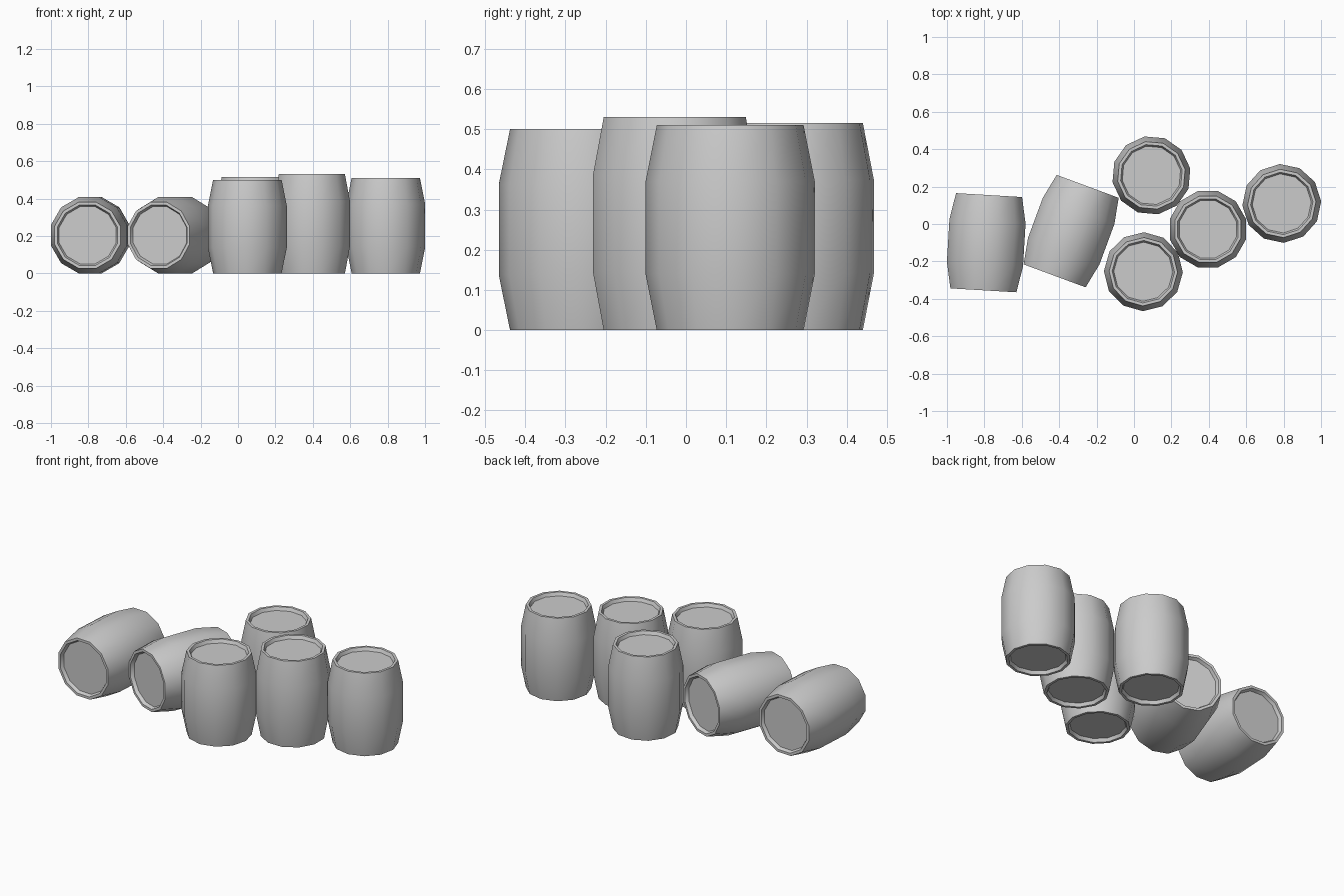
import bpy, bmesh
from math import radians, cos, sin, tau

cube = bpy.data.objects.get("Cube")
if cube:
    bpy.data.objects.remove(cube, do_unlink=True)

SIDES = 12
BELLY, END, LIP, HEAD = 0.211, 0.183, 0.167, 0.158
RECESS = 0.02

grey = bpy.data.materials.new("plain_grey")
grey.use_nodes = True
colour = (0.6, 0.6, 0.6, 1)
grey.diffuse_color = colour
grey.node_tree.nodes["Principled BSDF"].inputs["Base Color"].default_value = colour


def barrel(name, location, height, turn, rotation=(0, 0, 0)):
    """Twelve-sided barrel centred on its origin, with a sunken head at each end."""
    half, belly = height / 2, height * 0.225
    upper = [(BELLY, belly), (END, half), (LIP, half), (HEAD, half - RECESS)]
    profile = [(r, -z) for r, z in reversed(upper)] + upper
    bm = bmesh.new()
    rings = []
    for r, z in profile:
        angles = [radians(turn) + tau * i / SIDES for i in range(SIDES)]
        rings.append([bm.verts.new((r * cos(a), r * sin(a), z)) for a in angles])
    for low, high in zip(rings, rings[1:]):
        for i in range(SIDES):
            j = (i + 1) % SIDES
            bm.faces.new((low[i], low[j], high[j], high[i]))
    # heads
    bm.faces.new(rings[-1])
    bm.faces.new(rings[0][::-1])
    mesh = bpy.data.meshes.new(name)
    bm.to_mesh(mesh)
    bm.free()
    mesh.materials.append(grey)
    obj = bpy.data.objects.new(name, mesh)
    obj.location = location
    obj.rotation_euler = [radians(a) for a in rotation]
    bpy.context.collection.objects.link(obj)
    bpy.ops.object.select_all(action="DESELECT")
    obj.select_set(True)
    bpy.context.view_layer.objects.active = obj
    bpy.ops.object.shade_smooth_by_angle(angle=radians(40))


# Standing barrels: name, x, y, height, turn about the upright axis
for name, x, y, height, turn in (
    ("standing_barrel_left", 0.79, 0.11, 0.51, 3),
    ("standing_barrel_middle", 0.395, -0.028, 0.53, 15),
    ("standing_barrel_back", 0.093, 0.26, 0.515, 10),
    ("standing_barrel_front", 0.05, -0.255, 0.50, -1),
):
    barrel(name, (x, y, height / 2), height, turn)

# Barrels lying on one flat side: name, x, y, heading
for name, x, y, heading in (
    ("lying_barrel_right", -0.79, -0.10, -3.4),
    ("lying_barrel_middle", -0.336, -0.038, -20.3),
):
    barrel(name, (x, y, BELLY * cos(tau / SIDES / 2)), 0.51, 15, (-90, 0, heading))
